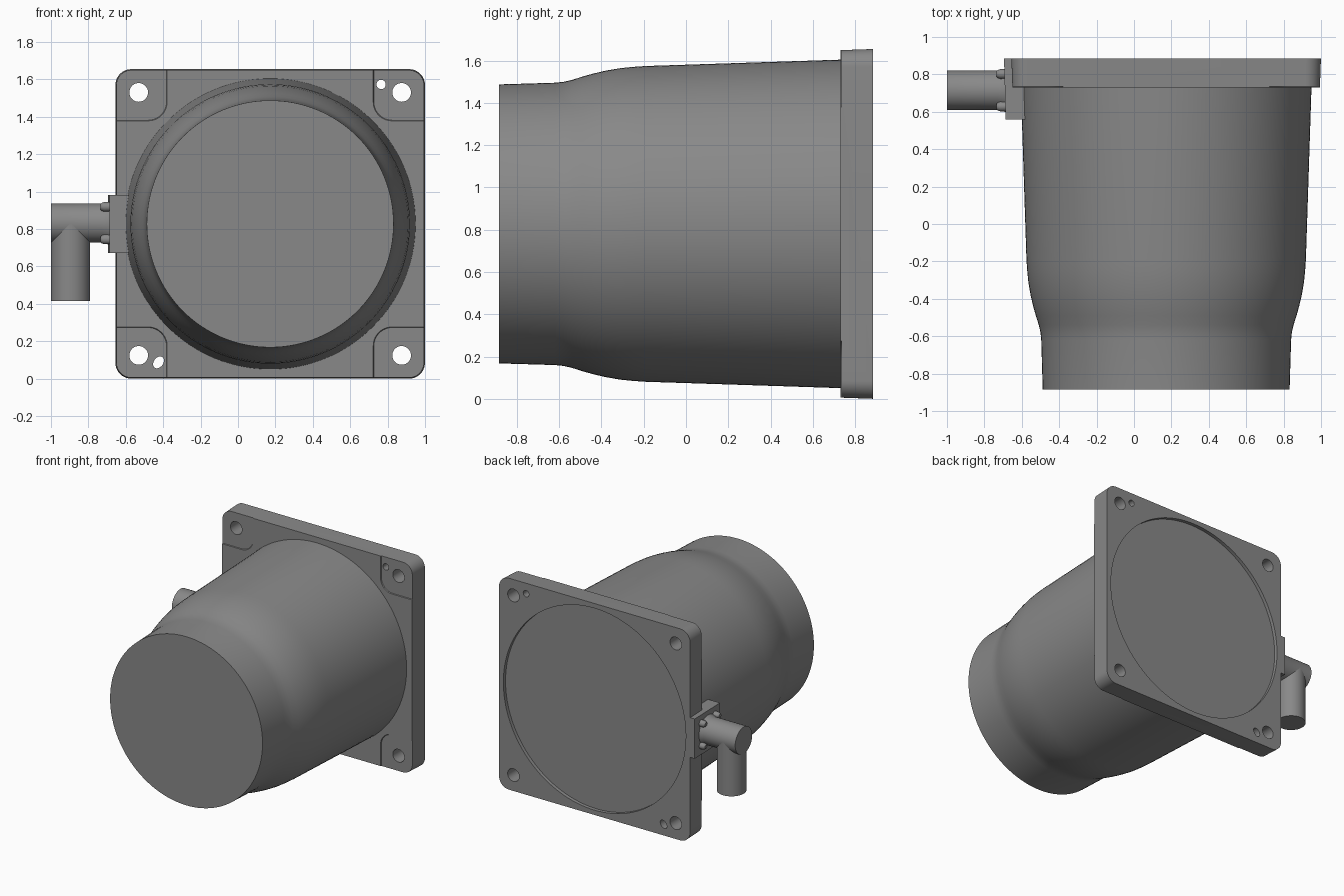
import bpy, bmesh
from math import sin, cos, pi, radians
from mathutils import Vector

if "Cube" in bpy.data.objects:
    bpy.data.objects.remove(bpy.data.objects["Cube"])

CX, CZ = 0.172, 0.8275        # axis of the main body
PY, PZ = 0.715, 0.832         # axis of the side pipe

dark = bpy.data.materials.new("dark_grey")
dark.diffuse_color = (0.25, 0.25, 0.25, 1)
dark.use_nodes = True
dark.node_tree.nodes["Principled BSDF"].inputs["Base Color"].default_value = dark.diffuse_color


def loft(name, rings):
    """Skin equal-length rings of points into a capped solid."""
    bm = bmesh.new()
    loops = [[bm.verts.new(p) for p in r] for r in rings]
    n = len(loops[0])
    for a, b in zip(loops, loops[1:]):
        for i in range(n):
            j = (i + 1) % n
            bm.faces.new((a[i], a[j], b[j], b[i]))
    bm.faces.new(loops[0])
    bm.faces.new(loops[-1])
    bmesh.ops.recalc_face_normals(bm, faces=bm.faces)
    me = bpy.data.meshes.new(name)
    bm.to_mesh(me)
    bm.free()
    me.materials.append(dark)
    ob = bpy.data.objects.new(name, me)
    bpy.context.collection.objects.link(ob)
    return ob


def smooth(ob, angle=30):
    bpy.ops.object.select_all(action='DESELECT')
    ob.select_set(True)
    bpy.context.view_layer.objects.active = ob
    bpy.ops.object.shade_smooth_by_angle(angle=radians(angle))
    return ob


def turned(name, profile, centre, axis, n=48):
    """Revolve (position along axis, radius) pairs about an x, y or z axis."""
    k = 'xyz'.index(axis)
    rings = []
    for t, r in profile:
        ring = []
        for i in range(n):
            p = Vector(centre)
            p[k] = t
            p[(k + 1) % 3] += r * cos(2 * pi * i / n)
            p[(k + 2) % 3] += r * sin(2 * pi * i / n)
            ring.append(p)
        rings.append(ring)
    return loft(name, rings)


def rounded_square(x, y, z, half, r, n=10):
    """Rounded square ring in the xz plane."""
    pts = []
    for q in range(4):
        mx = 1 if q in (0, 3) else -1
        mz = 1 if q in (0, 1) else -1
        for i in range(n + 1):
            a = pi / 2 * (q + i / n)
            pts.append((x + mx * (half - r) + r * cos(a), y,
                        z + mz * (half - r) + r * sin(a)))
    return pts


def cut(ob, cutter):
    cutter.hide_render = True
    m = ob.modifiers.new("cut", 'BOOLEAN')
    m.operation, m.solver, m.object = 'DIFFERENCE', 'EXACT', cutter
    bpy.context.view_layer.objects.active = ob
    bpy.ops.object.modifier_apply(modifier=m.name)
    bpy.data.objects.remove(cutter)


# Main body: tapered barrel stepping down to the neck
body_profile = [(-0.885, 0.66), (-0.62, 0.668), (-0.58, 0.672), (-0.54, 0.681),
                (-0.49, 0.697), (-0.44, 0.711), (-0.38, 0.725), (-0.31, 0.737),
                (-0.25, 0.743), (-0.19, 0.747), (0.76, 0.778)]
smooth(turned("barrel_body", body_profile, (CX, 0, CZ), 'y', 128))

# Square mounting flange with slight draft
flange = loft("mounting_flange", [rounded_square(CX, 0.73, CZ, 0.822, 0.08),
                                  rounded_square(CX, 0.885, CZ, 0.8275, 0.085)])

# Shallow round recess in the back face
cut(flange, turned("recess_cutter", [(0.858, 0.79), (1.0, 0.79)], (CX, 0, CZ), 'y', 128))

# Corner pads (sunk, with sloping walls) and bolt holes
for sx in (-1, 1):
    for sz in (-1, 1):
        x, z = CX + sx * 0.752, CZ + sz * 0.752
        cut(flange, loft("pad_cutter", [rounded_square(x, 0.72, z, 0.206, 0.1),
                                        rounded_square(x, 0.736, z, 0.198, 0.1)]))
        cut(flange, turned("hole_cutter", [(0.6, 0.05), (1.0, 0.05)],
                           (CX + sx * 0.703, 0, CZ + sz * 0.703), 'y', 32))

# Locating holes: one round, one oval slot
cut(flange, turned("pin_cutter", [(0.6, 0.025), (1.0, 0.025)], (0.765, 0, 1.573), 'y', 24))
slot = []
for y in (0.6, 1.0):
    ring = []
    for i in range(24):
        u, v = 0.035 * cos(i * pi / 12), 0.025 * sin(i * pi / 12)
        ring.append((-0.425 + 0.6 * u - 0.8 * v, y, 0.087 + 0.8 * u + 0.6 * v))
    slot.append(ring)
cut(flange, loft("slot_cutter", slot))
smooth(flange, 15)

# Side block carrying the pipe fitting, stepped to stay clear of the recess
block = [(-0.686, 0.56), (-0.57, 0.56), (-0.57, 0.80),
         (-0.64, 0.80), (-0.64, 0.885), (-0.695, 0.885)]
loft("side_block", [[(x, y, z) for x, y in block] for z in (0.672, 0.983)])

# Horizontal pipe stub with flared foot, and downward outlet
smooth(turned("horizontal_pipe", [(-1.0, 0.105), (-0.725, 0.105), (-0.708, 0.109), (-0.685, 0.118)],
              (0, PY, PZ), 'x'))
smooth(turned("outlet_pipe", [(0.415, 0.105), (PZ, 0.105)], (-0.895, PY, 0), 'z'))

# Four fixing screws around the pipe
for sy in (-1, 1):
    for sz in (-1, 1):
        smooth(turned("fixing_screw", [(-0.736, 0.014), (-0.729, 0.021), (-0.715, 0.026), (-0.685, 0.026)],
                      (0, PY + sy * 0.087, PZ + sz * 0.087), 'x', 20))
